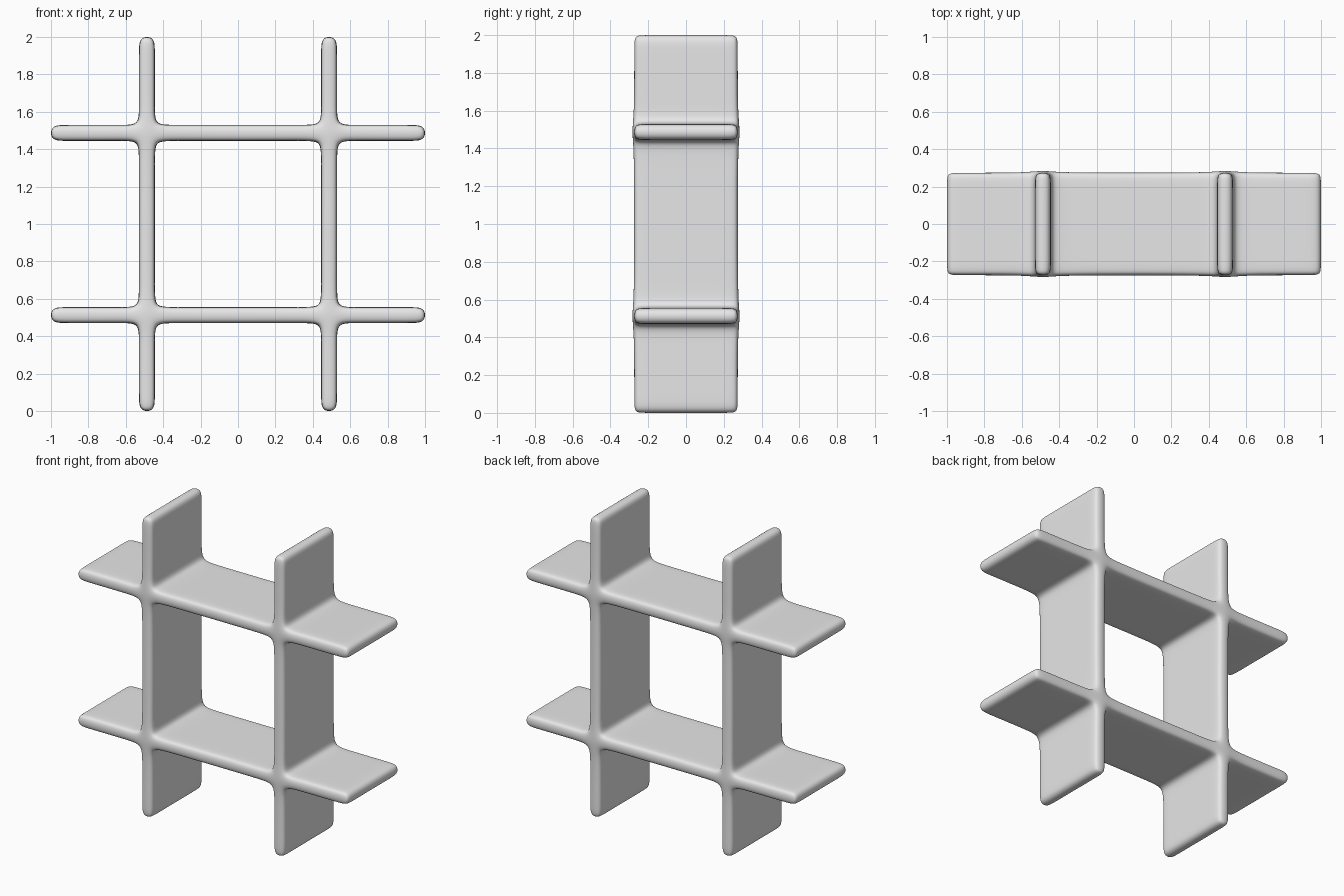
import bpy
import bmesh
from itertools import product

default_cube = bpy.data.objects.get("Cube")
if default_cube:
    bpy.data.objects.remove(default_cube, do_unlink=True)

# Main sizes
CENTRE = 0.487      # distance of each board from the middle
HALF_THICK = 0.0425
FILLET = 0.09       # reach of the soft inner corners
HALF_LENGTH = 1.003
TIP = 0.08          # length of the rounded tips
HALF_DEPTH = 0.276
EDGE = 0.05         # rounding of the front and back edges
BULGE = 0.008       # slight swelling where boards cross

# Cage lines, the same across and up
positive = [CENTRE - HALF_THICK - FILLET, CENTRE - HALF_THICK, CENTRE + HALF_THICK,
            CENTRE + HALF_THICK + FILLET, HALF_LENGTH - TIP, HALF_LENGTH]
lines = [-v for v in reversed(positive)] + positive
depths = [-HALF_DEPTH, EDGE - HALF_DEPTH, HALF_DEPTH - EDGE, HALF_DEPTH]
cells = range(len(lines) - 1)


def on_board(i):
    """True when the cell lies inside a board's thickness."""
    return abs(abs((lines[i] + lines[i + 1]) / 2) - CENTRE) < HALF_THICK


filled = {(i, j, k) for i, j, k in product(cells, range(len(depths) - 1), cells)
          if on_board(i) or on_board(k)}


def near_crossing(i, k):
    return all(abs(abs(lines[n]) - CENTRE) < HALF_THICK * 1.1 for n in (i, k))


bm = bmesh.new()
corners = {}


def corner(i, j, k):
    if (i, j, k) not in corners:
        y = depths[j]
        if near_crossing(i, k) and abs(y) == HALF_DEPTH:
            y += BULGE if y > 0 else -BULGE
        corners[i, j, k] = bm.verts.new((lines[i], y, lines[k] + 1))
    return corners[i, j, k]


# Skin of the crossed boards: one quad wherever a filled cell meets air
for cell in sorted(filled):
    for axis, side in product(range(3), (0, 1)):
        neighbour = list(cell)
        neighbour[axis] += 1 if side else -1
        if tuple(neighbour) in filled:
            continue
        quad = []
        for a, b in ((0, 0), (1, 0), (1, 1), (0, 1)):
            point = list(cell)
            point[axis] += side
            point[(axis + 1) % 3] += a
            point[(axis + 2) % 3] += b
            quad.append(corner(*point))
        bm.faces.new(quad if side else quad[::-1])

for face in bm.faces:
    face.smooth = True
mesh = bpy.data.meshes.new("crossed_shelf_boards")
bm.to_mesh(mesh)
bm.free()

# Plain grey finish
grey = bpy.data.materials.new("light_grey")
grey.use_nodes = True
colour = (0.8, 0.8, 0.8, 1)
grey.diffuse_color = colour
grey.node_tree.nodes["Principled BSDF"].inputs["Base Color"].default_value = colour
mesh.materials.append(grey)

# Soft rounded surface
shelf = bpy.data.objects.new("crossed_shelf_boards", mesh)
bpy.context.collection.objects.link(shelf)
soften = shelf.modifiers.new("soft_rounding", 'SUBSURF')
soften.levels = soften.render_levels = 3
